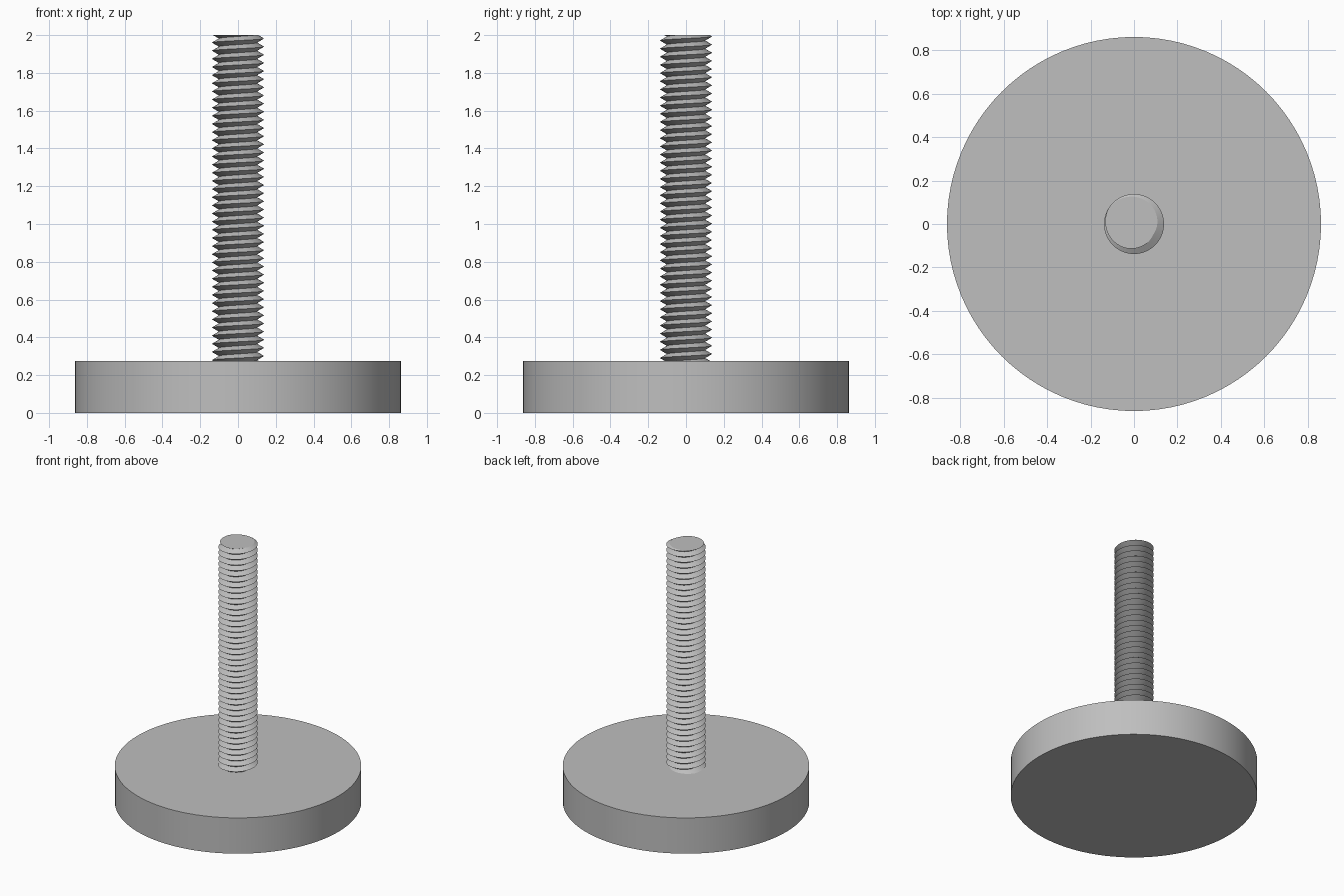
import bpy
import bmesh
from math import pi, radians, cos, sin
from mathutils import Vector

cube = bpy.data.objects.get("Cube")
if cube:
    bpy.data.objects.remove(cube, do_unlink=True)

BASE_R, BASE_H = 0.862, 0.276
CREST_R, ROOT_R = 0.138, 0.101
PITCH, TOP = 0.0431, 2.0
CREST_ANGLE = radians(150)   # where the crest meets the top cut

steel = bpy.data.materials.new("steel_grey")
steel.use_nodes = True
grey = (0.52, 0.52, 0.52, 1)
steel.diffuse_color = grey
steel.node_tree.nodes["Principled BSDF"].inputs["Base Color"].default_value = grey


def finish(bm, name):
    bmesh.ops.recalc_face_normals(bm, faces=bm.faces)
    mesh = bpy.data.meshes.new(name)
    bm.to_mesh(mesh)
    bm.free()
    mesh.materials.append(steel)
    obj = bpy.data.objects.new(name, mesh)
    bpy.context.collection.objects.link(obj)
    bpy.ops.object.select_all(action="DESELECT")
    obj.select_set(True)
    bpy.context.view_layer.objects.active = obj
    bpy.ops.object.shade_smooth_by_angle(angle=radians(30))
    return obj


# Round foot plate
bm = bmesh.new()
bmesh.ops.create_cone(bm, cap_ends=True, segments=96, radius1=BASE_R,
                      radius2=BASE_R, depth=BASE_H)
bmesh.ops.translate(bm, verts=bm.verts, vec=(0, 0, BASE_H / 2))
finish(bm, "foot_plate")

# Threaded rod: a zigzag profile swept one turn while climbing one pitch
bm = bmesh.new()
turns = int((TOP - BASE_H) / PITCH) + 4
start = TOP + 2 * PITCH - PITCH * CREST_ANGLE / (2 * pi)
profile = []
for i in range(2 * turns):
    r = ROOT_R if i % 2 else CREST_R
    profile.append(bm.verts.new((r, 0, start - i * PITCH / 2)))
edges = [bm.edges.new(pair) for pair in zip(profile, profile[1:])]
steps = 64
bmesh.ops.spin(bm, geom=profile + edges, cent=(0, 0, 0), axis=(0, 0, 1),
               dvec=(0, 0, PITCH / steps), angle=2 * pi, steps=steps)
bmesh.ops.remove_doubles(bm, verts=bm.verts, dist=0.0005)

# Trim the rod flat at the top and just inside the plate, then cap both ends
for z, direction in ((TOP, 1), (BASE_H - 0.02, -1)):
    bmesh.ops.bisect_plane(bm, geom=bm.verts[:] + bm.edges[:] + bm.faces[:],
                           dist=0.00001, plane_co=(0, 0, z),
                           plane_no=(0, 0, direction), clear_outer=True)
    rim = [e for e in bm.edges if e.is_boundary
           and all(abs(v.co.z - z) < 0.0005 for v in e.verts)]
    bmesh.ops.holes_fill(bm, edges=rim, sides=0)
finish(bm, "threaded_rod")
